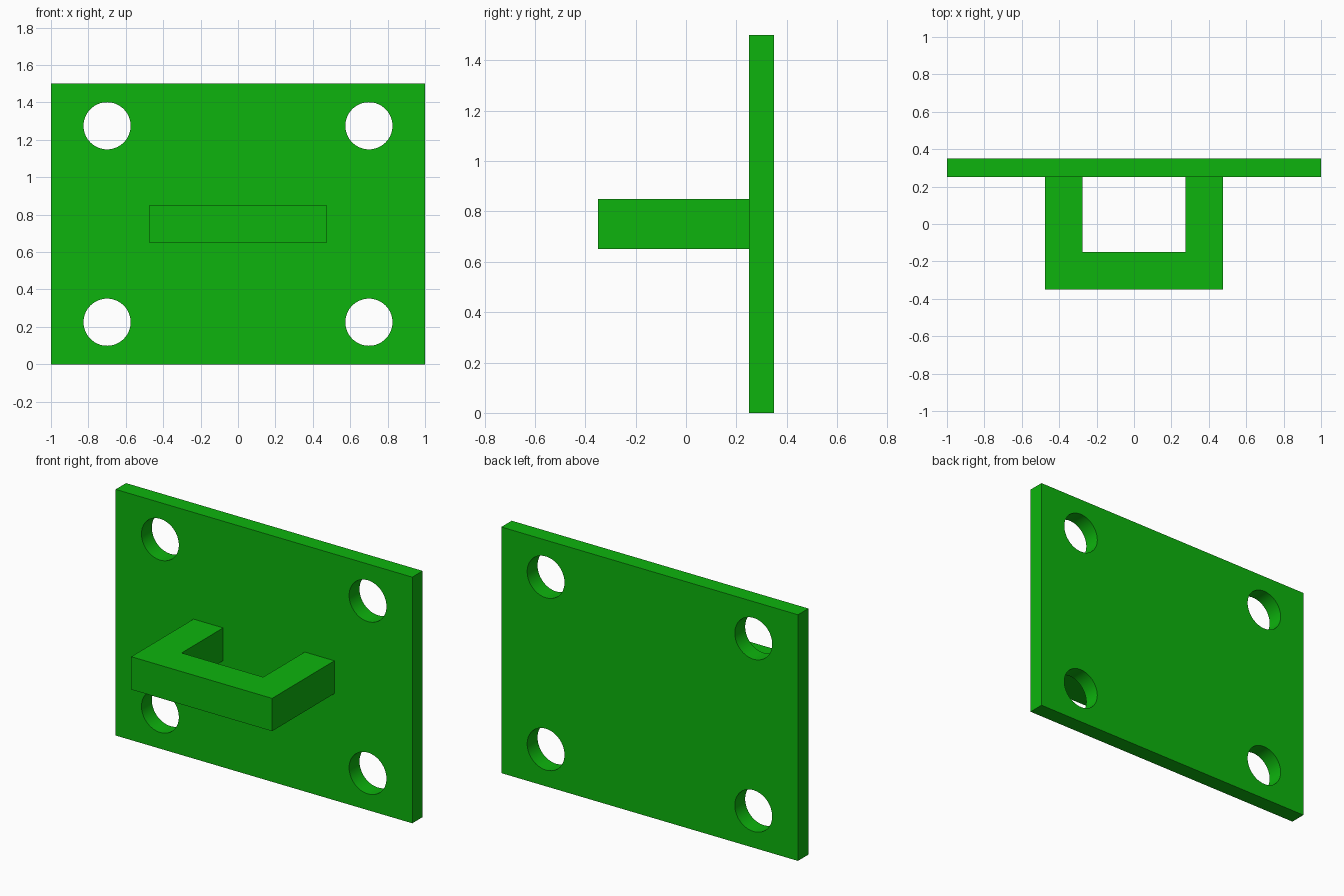
import bpy
import bmesh
import math
from mathutils import Matrix, Vector

default = bpy.data.objects.get("Cube")
if default:
    bpy.data.objects.remove(default, do_unlink=True)

green = bpy.data.materials.new("green_paint")
green.use_nodes = True
COLOUR = (0.004, 0.456, 0.004, 1)
green.diffuse_color = COLOUR
green.node_tree.nodes["Principled BSDF"].inputs["Base Color"].default_value = COLOUR


def make_object(name, bm):
    bmesh.ops.recalc_face_normals(bm, faces=bm.faces)
    mesh = bpy.data.meshes.new(name)
    bm.to_mesh(mesh)
    bm.free()
    mesh.materials.append(green)
    obj = bpy.data.objects.new(name, mesh)
    bpy.context.collection.objects.link(obj)
    return obj


# Mounting plate
bm = bmesh.new()
bmesh.ops.create_cube(bm, size=1, matrix=Matrix.Translation((0, 0.3, 0.75))
                      @ Matrix.Diagonal((2, 0.1, 1.5, 1)))
plate = make_object("mounting_plate", bm)

# Four round bolt holes cut through the plate
bm = bmesh.new()
for x in (-0.7, 0.7):
    for z in (0.225, 1.275):
        bmesh.ops.create_cone(bm, cap_ends=True, segments=64, radius1=0.126,
                              radius2=0.126, depth=0.3,
                              matrix=Matrix.Translation((x, 0.3, z))
                              @ Matrix.Rotation(math.pi / 2, 4, "X"))
cutter = make_object("bolt_hole_cutter", bm)
cutter.hide_render = True

cut = plate.modifiers.new("bolt_holes", "BOOLEAN")
cut.operation = "DIFFERENCE"
cut.solver = "EXACT"
cut.object = cutter
bpy.ops.object.select_all(action="DESELECT")
bpy.context.view_layer.objects.active = plate
plate.select_set(True)
bpy.ops.object.modifier_apply(modifier=cut.name)
bpy.data.objects.remove(cutter, do_unlink=True)
bpy.ops.object.shade_smooth_by_angle(angle=math.radians(30))

# U-shaped bracket: half profile mirrored, then extruded upward
half = [(0.475, -0.35), (0.475, 0.25), (0.275, 0.25), (0.275, -0.15)]
outline = half + [(-x, y) for x, y in reversed(half)]
bm = bmesh.new()
face = bm.faces.new([bm.verts.new((x, y, 0.65)) for x, y in outline])
top = bmesh.ops.extrude_face_region(bm, geom=[face])["geom"]
bmesh.ops.translate(bm, vec=Vector((0, 0, 0.2)),
                    verts=[v for v in top if isinstance(v, bmesh.types.BMVert)])
make_object("u_bracket", bm)
